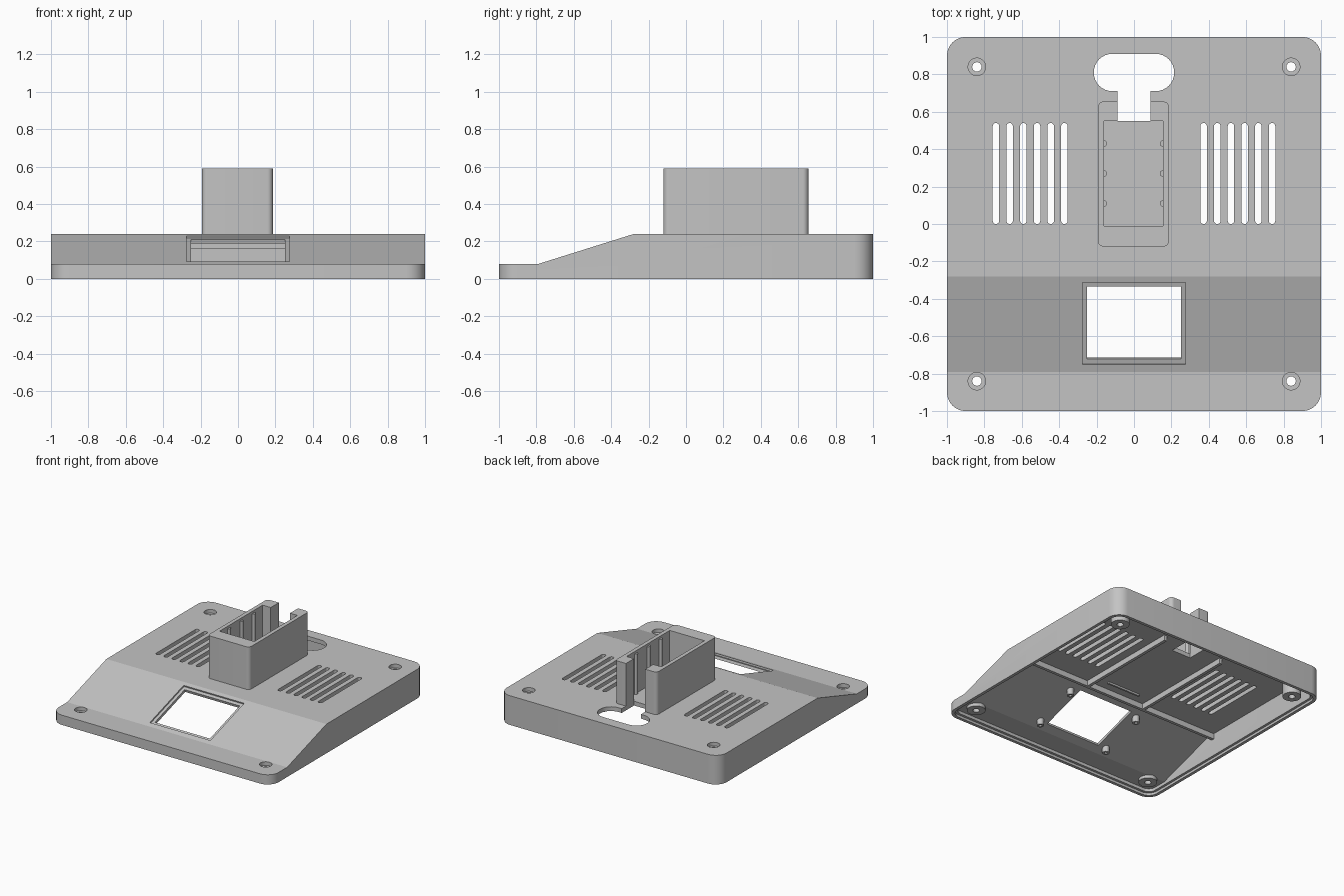
import bpy, bmesh, math
from mathutils import Matrix

old = bpy.data.objects.get("Cube")
if old:
    bpy.data.objects.remove(old, do_unlink=True)

GREY = (0.55, 0.55, 0.55, 1)
grey = bpy.data.materials.new("light_grey_plastic")
grey.use_nodes = True
grey.diffuse_color = GREY
grey.node_tree.nodes["Principled BSDF"].inputs["Base Color"].default_value = GREY


def outline(cx, cy, w, h, r=0.0, seg=8):
    """Rounded rectangle; r = w/2 = h/2 gives a circle, r = 0 a rectangle."""
    pts = []
    for i, (sx, sy) in enumerate([(1, 1), (-1, 1), (-1, -1), (1, -1)]):
        for k in range(seg + 1):
            a = (i + k / seg) * math.pi / 2
            p = (cx + sx * (w / 2 - r) + r * math.cos(a),
                 cy + sy * (h / 2 - r) + r * math.sin(a))
            if not pts or math.dist(p, pts[-1]) > 1e-5:
                pts.append(p)
    if math.dist(pts[0], pts[-1]) < 1e-5:
        pts.pop()
    return pts


def extrude(name, pts, lo, hi, matrix=None):
    """Extrude a 2D outline from lo to hi along local z."""
    bm = bmesh.new()
    face = bm.faces.new([bm.verts.new((x, y, lo)) for x, y in pts])
    top = bmesh.ops.extrude_face_region(bm, geom=[face])["geom"]
    bmesh.ops.translate(bm, vec=(0, 0, hi - lo),
                        verts=[v for v in top if isinstance(v, bmesh.types.BMVert)])
    bmesh.ops.recalc_face_normals(bm, faces=bm.faces)
    if matrix:
        bm.transform(matrix)
    mesh = bpy.data.meshes.new(name)
    bm.to_mesh(mesh)
    bm.free()
    mesh.materials.append(grey)
    obj = bpy.data.objects.new(name, mesh)
    bpy.context.collection.objects.link(obj)
    return obj


def side_profile(name, pts, half):
    """Extrude a (y, z) profile along x."""
    to_x = Matrix(((0, 0, 1, 0), (1, 0, 0, 0), (0, 1, 0, 0), (0, 0, 0, 1)))
    return extrude(name, pts, -half, half, to_x)


def combine(target, tool, op="DIFFERENCE"):
    tool.hide_render = True
    bpy.context.view_layer.objects.active = target
    mod = target.modifiers.new("combine", "BOOLEAN")
    mod.operation, mod.object, mod.solver = op, tool, "EXACT"
    bpy.ops.object.modifier_apply(modifier=mod.name)
    bpy.data.objects.remove(tool, do_unlink=True)


def cut(target, pts, lo, hi, matrix=None):
    combine(target, extrude("cutter", pts, lo, hi, matrix))


def add(target, pts, lo, hi):
    combine(target, extrude("addition", pts, lo, hi), "UNION")


def circle(x, y, r, seg=8):
    return outline(x, y, 2 * r, 2 * r, r, seg)


# Sloped housing shell, open underneath
housing = extrude("housing", outline(0, 0, 2, 2, 0.1), 0, 0.4)
combine(housing, side_profile("wedge", [(-1.1, -0.1), (-1.1, 0.08), (-0.79, 0.08), (-0.28, 0.24),
                                        (1.1, 0.24), (1.1, -0.1)], 1.1), "INTERSECT")
cavity = extrude("cavity", outline(0, 0, 1.91, 1.91, 0.06), -0.05, 0.4)
combine(cavity, side_profile("wedge", [(-1.1, -0.1), (-1.1, 0.045), (-0.785, 0.045), (-0.275, 0.205),
                                       (1.1, 0.205), (1.1, -0.1)], 1.1), "INTERSECT")
combine(housing, cavity)

# Stepped rim for the base cover
cut(housing, outline(0, 0, 1.95, 1.95, 0.08), -0.05, 0.02)

# Stiffening ribs under the deck
add(housing, outline(0, -0.22, 1.92, 0.025), 0.16, 0.225)
for x in (-0.27, 0.27):
    add(housing, outline(x, 0.24, 0.025, 0.9), 0.16, 0.222)
add(housing, outline(0, -0.12, 0.3, 0.015), 0.19, 0.22)

# Corner screw bosses with counterbored holes
for x in (-0.84, 0.84):
    for y, top in ((-0.84, 0.08), (0.84, 0.24)):
        add(housing, circle(x, y, 0.07), 0.02, top - 0.015)
        cut(housing, circle(x, y, 0.047), top - 0.03, top + 0.05)
        cut(housing, circle(x, y, 0.025), -0.05, top + 0.05)

# Display window with a shallow outer recess, square to the slope
slope = (Matrix.Translation((0, -0.532, 0.161))
         @ Matrix.Rotation(math.atan2(0.16, 0.51), 4, "X"))
cut(housing, outline(0, 0, 0.55, 0.46), -0.012, 0.05, slope)
cut(housing, outline(0, 0, 0.5, 0.405), -0.08, 0.05, slope)

# Display mounting posts
for x in (-0.32, 0.32):
    for y, low in ((-0.71, 0.025), (-0.36, 0.13)):
        add(housing, circle(x, y, 0.027, 4), low, low + 0.06)
        cut(housing, circle(x, y, 0.012, 3), low - 0.02, low + 0.04)

# Vent slots
for side in (-1, 1):
    for i in range(6):
        cut(housing, outline(side * (0.372 + i * 0.0732), 0.27, 0.035, 0.54, 0.0174, 4), 0.1, 0.3)

# Keyhole opening behind the holder
cut(housing, outline(0, 0.81, 0.43, 0.2, 0.0995), 0.1, 0.3)
cut(housing, outline(0, 0.65, 0.175, 0.2), 0.1, 0.3)

# Upright holder with thick end walls, open at the back
holder = extrude("holder", outline(-0.003, 0.267, 0.38, 0.775, 0.03), 0.23, 0.59)
cut(holder, outline(-0.003, 0.27, 0.316, 0.56), 0.1, 0.7)
cut(holder, outline(0, 0.62, 0.175, 0.2), 0.1, 0.7)
for x in (-0.161, 0.155):
    for y in (0.11, 0.27, 0.43):
        add(holder, circle(x, y, 0.017, 4), 0.235, 0.57)

# Smooth the round corners, keep the panel edges sharp
for obj in (housing, holder):
    bpy.ops.object.select_all(action="DESELECT")
    obj.select_set(True)
    bpy.context.view_layer.objects.active = obj
    bpy.ops.object.shade_smooth_by_angle(angle=math.radians(15))
